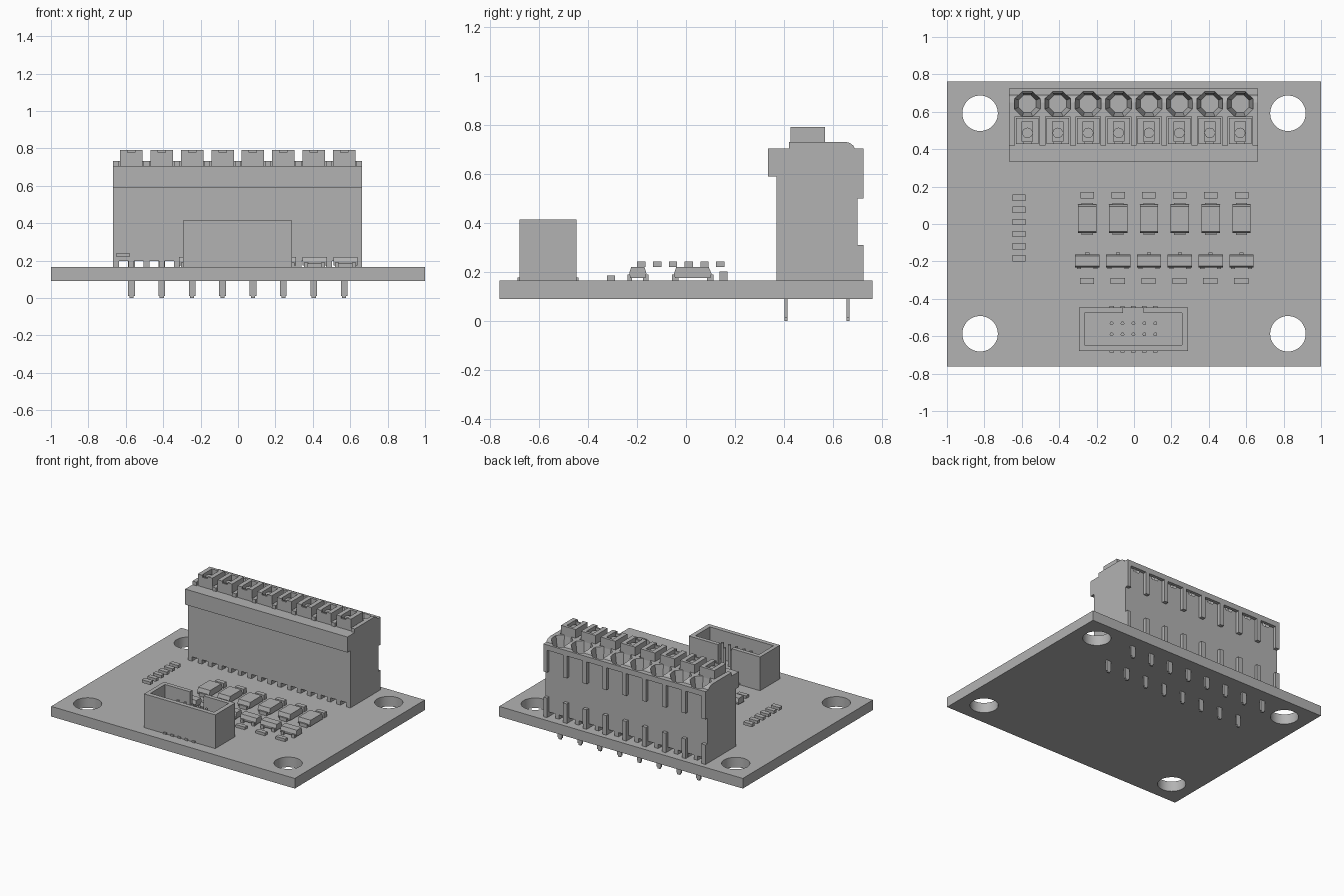
import bpy, bmesh, math
from mathutils import Matrix, Vector

if "Cube" in bpy.data.objects:
    bpy.data.objects.remove(bpy.data.objects["Cube"])

grey = bpy.data.materials.new("plain grey")
grey.diffuse_color = (0.45, 0.45, 0.45, 1)
grey.use_nodes = True
grey.node_tree.nodes["Principled BSDF"].inputs["Base Color"].default_value = grey.diffuse_color


def add_box(bm, x0, x1, y0, y1, z0, z1):
    m = Matrix.Translation(((x0 + x1) / 2, (y0 + y1) / 2, (z0 + z1) / 2))
    bmesh.ops.create_cube(bm, size=1, matrix=m @ Matrix.Diagonal((x1 - x0, y1 - y0, z1 - z0, 1)))


def add_cone(bm, x, y, z0, z1, r0, r1, n=24, turn=0):
    m = Matrix.Translation((x, y, (z0 + z1) / 2)) @ Matrix.Rotation(turn, 4, 'Z')
    bmesh.ops.create_cone(bm, cap_ends=True, segments=n, radius1=r0, radius2=r1, depth=z1 - z0, matrix=m)


def add_prism(bm, profile, x0, x1):
    """Extrude a (y, z) profile along x."""
    f = bm.faces.new([bm.verts.new((x0, y, z)) for y, z in profile])
    ext = bmesh.ops.extrude_face_region(bm, geom=[f])["geom"]
    bmesh.ops.translate(bm, vec=(x1 - x0, 0, 0), verts=[v for v in ext if isinstance(v, bmesh.types.BMVert)])


def make(name, bm, smooth=False):
    bmesh.ops.recalc_face_normals(bm, faces=bm.faces)
    me = bpy.data.meshes.new(name)
    bm.to_mesh(me)
    bm.free()
    me.materials.append(grey)
    ob = bpy.data.objects.new(name, me)
    bpy.context.collection.objects.link(ob)
    return ob


def cut(ob, bm):
    """Subtract the bmesh from the object and drop the cutter."""
    cutter = make("cutter", bm)
    cutter.hide_render = True
    mod = ob.modifiers.new("cut", 'BOOLEAN')
    mod.operation, mod.solver, mod.object = 'DIFFERENCE', 'EXACT', cutter
    bpy.context.view_layer.objects.active = ob
    bpy.ops.object.modifier_apply(modifier=mod.name)
    bpy.data.objects.remove(cutter)


def smooth(ob):
    bpy.ops.object.select_all(action='DESELECT')
    ob.select_set(True)
    bpy.context.view_layer.objects.active = ob
    bpy.ops.object.shade_smooth_by_angle(angle=math.radians(30))


B = 0.165                                   # board top
PITCH = 0.1625
cells = [-0.57 + PITCH * i for i in range(8)]
walls = [-0.651 + PITCH * i for i in range(9)]

# Circuit board with mounting holes
bm = bmesh.new()
add_box(bm, -1, 1, -0.7625, 0.7625, 0.09, B)
board = make("board", bm)
bm = bmesh.new()
for x in (-0.823, 0.823):
    for y in (-0.587, 0.592):
        add_cone(bm, x, y, 0, 0.3, 0.095, 0.095, 48)
cut(board, bm)
smooth(board)

# Terminal block body
bm = bmesh.new()
add_prism(bm, [(0.37, B), (0.725, B), (0.725, 0.31), (0.70, 0.31), (0.70, 0.50), (0.725, 0.50),
               (0.725, 0.705), (0.69, 0.705), (0.683, 0.717), (0.67, 0.727), (0.65, 0.732),
               (0.42, 0.732), (0.42, 0.705), (0.335, 0.705), (0.335, 0.59), (0.37, 0.59)], -0.668, 0.663)
block = make("terminal_block", bm)

# Recesses between the back ribs
bm = bmesh.new()
for a, b in zip(walls, walls[1:]):
    add_box(bm, a + 0.016, b - 0.016, 0.70, 0.8, 0.45, 0.665)
    add_box(bm, a + 0.016, b - 0.016, 0.70, 0.8, 0.1, 0.35)
cut(block, bm)

# Slots between the feet
bm = bmesh.new()
for i in range(16):
    x = -0.611 + PITCH / 2 * i
    add_box(bm, x - 0.025, x + 0.025, 0.3, 0.8, 0.1, 0.197)
cut(block, bm)

# Wire funnels and button wells
bm = bmesh.new()
for x in cells:
    add_cone(bm, x, 0.643, 0.58, 0.75, 0.05, 0.078, 8, math.pi / 8)
cut(block, bm)
bm = bmesh.new()
for x in cells:
    add_box(bm, x - 0.066, x + 0.066, 0.40, 0.575, 0.705, 0.8)
cut(block, bm)

# Push buttons with driver slot and probe groove
bm = bmesh.new()
for x in cells:
    add_box(bm, x - 0.06, x + 0.06, 0.428, 0.568, 0.70, 0.792)
buttons = make("push_buttons", bm)
bm = bmesh.new()
for x in cells:
    add_box(bm, x - 0.028, x + 0.028, 0.44, 0.548, 0.752, 0.85)
cut(buttons, bm)
bm = bmesh.new()
for x in cells:
    add_box(bm, x - 0.02, x + 0.02, 0.40, 0.50, 0.777, 0.85)
cut(buttons, bm)
bm = bmesh.new()
for x in cells:
    add_cone(bm, x, 0.487, 0.74, 0.768, 0.028, 0.028, 16)
make("probe_points", bm)

# Solder pins with tapered tips
bm = bmesh.new()
for x in cells:
    for y in (0.408, 0.663):
        add_box(bm, x - 0.018, x + 0.018, y - 0.006, y + 0.006, 0.012, 0.2)
        add_box(bm, x - 0.011, x + 0.011, y - 0.006, y + 0.006, 0.0, 0.012)
make("solder_pins", bm)

# Box header with cavity and key notch
bm = bmesh.new()
add_box(bm, -0.295, 0.29, -0.68, -0.447, B, 0.415)
header = make("box_header", bm)
bm = bmesh.new()
add_box(bm, -0.265, 0.257, -0.647, -0.477, 0.20, 0.5)
cut(header, bm)
bm = bmesh.new()
add_box(bm, -0.06, 0.052, -0.50, -0.40, 0.20, 0.5)
cut(header, bm)

# Header contacts and leads
bm = bmesh.new()
for i in range(5):
    x = -0.12 + 0.0585 * i
    for y in (-0.531, -0.59):
        add_cone(bm, x, y, 0.19, 0.36, 0.01, 0.01, 12)
    for y in (-0.68, -0.447):
        add_box(bm, x - 0.012, x + 0.012, y - 0.008, y + 0.008, B, 0.177)
make("header_contacts", bm)

# Small chips: raised column at the left, two rows on the board
bm = bmesh.new()
for i in range(6):
    y = 0.14 - 0.0645 * i
    add_box(bm, -0.65, -0.58, y - 0.017, y + 0.017, 0.22, 0.242)
make("chip_column", bm)
cols = [-0.25 + 0.165 * i for i in range(6)]
bm = bmesh.new()
for x in cols:
    add_box(bm, x - 0.036, x + 0.036, 0.137, 0.17, B, 0.202)
    add_box(bm, x - 0.04, x + 0.036, -0.322, -0.29, B, 0.185)
make("chip_rows", bm)

# Large diodes: chamfered body with end tabs
bm = bmesh.new()
for x in cols:
    add_prism(bm, [(-0.045, 0.175), (0.1, 0.175), (0.104, 0.193), (0.093, 0.22), (-0.04, 0.22), (-0.049, 0.193)],
              x - 0.049, x + 0.049)
    for a, b in ((-0.058, -0.03), (0.085, 0.112)):
        add_box(bm, x - 0.03, x + 0.03, a, b, B, 0.19)
make("large_diodes", bm)

# Small transistors: chamfered body with three legs
bm = bmesh.new()
for x in cols:
    add_prism(bm, [(-0.228, 0.175), (-0.166, 0.175), (-0.162, 0.195), (-0.17, 0.22), (-0.224, 0.22), (-0.232, 0.195)],
              x - 0.065, x + 0.065)
    for dx, a, b in ((-0.045, -0.24, -0.22), (0.045, -0.24, -0.22), (0, -0.175, -0.153)):
        add_box(bm, x + dx - 0.011, x + dx + 0.011, a, b, B, 0.19)
make("small_transistors", bm)
